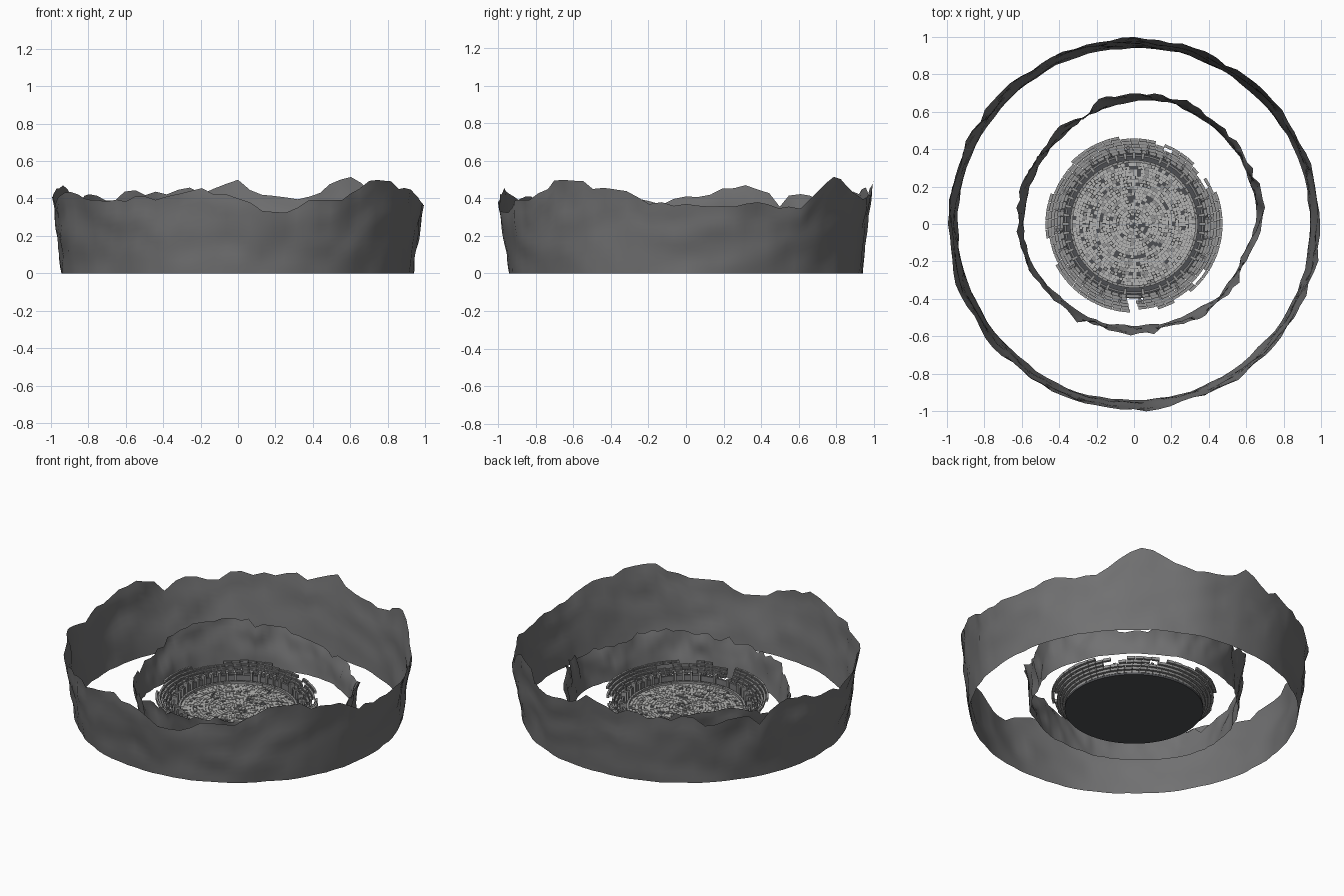
import bpy, bmesh, math, random
from mathutils import Vector, noise

if "Cube" in bpy.data.objects:
    bpy.data.objects.remove(bpy.data.objects["Cube"])

random.seed(7)
TAU = 2 * math.pi


def material(name, r, g, b):
    m = bpy.data.materials.new(name)
    m.diffuse_color = (r, g, b, 1)
    m.use_nodes = True
    m.node_tree.nodes["Principled BSDF"].inputs["Base Color"].default_value = m.diffuse_color
    return m


ROCK = material("dark_rock", .165, .165, .168)
PALE = material("pale_stone", .47, .47, .46)
MID = material("mid_stone", .3, .3, .3)
DEEP = material("deep_stone", .19, .19, .195)
BASE = material("base_shadow", .075, .078, .085)


def finish(bm, name, mat, smooth=False):
    if not smooth:
        bmesh.ops.recalc_face_normals(bm, faces=bm.faces)
    me = bpy.data.meshes.new(name)
    bm.to_mesh(me)
    bm.free()
    me.materials.append(mat)
    ob = bpy.data.objects.new(name, me)
    bpy.context.collection.objects.link(ob)
    if smooth:
        me.polygons.foreach_set("use_smooth", [True] * len(me.polygons))
    return ob


def lookup(table, t):
    # linear interpolation round a closed table, t in 0..1
    f = t * len(table)
    i = int(f)
    k = f - i
    return table[i % len(table)] * (1 - k) + table[(i + 1) % len(table)] * k


def brick(bm, r0, r1, a0, a1, z0, z1):
    # block bent round the centre: radial, angular and height limits
    v = [bm.verts.new((r * math.cos(a), r * math.sin(a), z))
         for z in (z0, z1) for r, a in ((r0, a0), (r1, a0), (r1, a1), (r0, a1))]
    for f in ((3, 2, 1, 0), (4, 5, 6, 7), (0, 1, 5, 4), (1, 2, 6, 5), (2, 3, 7, 6), (3, 0, 4, 7)):
        bm.faces.new([v[i] for i in f])


def ridge(name, radii, heights, centre, lean, rough, jag, segs, seed):
    # thin mountain curtain with a jagged crest
    bm = bmesh.new()
    rows = 12
    grid = []
    for j in range(rows + 1):
        k = j / rows
        ring = []
        for i in range(segs):
            a = TAU * i / segs
            d = Vector((math.cos(a), math.sin(a), 0))
            h = lookup(heights, i / segs) + jag * noise.noise(d * 13 + Vector((0, 0, seed)))
            z = h * k
            bump = (noise.noise(d * 5 + Vector((seed, 0, z * 5)))
                    + .8 * noise.noise(d * 12 + Vector((0, seed, z * 9))))
            r = lookup(radii, i / segs) + lean * k + rough * (.6 + .7 * k) * bump
            ring.append(bm.verts.new((centre[0] + r * d.x, centre[1] + r * d.y, z)))
        grid.append(ring)
    for j in range(rows):
        for i in range(segs):
            n = (i + 1) % segs
            bm.faces.new((grid[j][i], grid[j][n], grid[j + 1][n], grid[j + 1][i]))
    return finish(bm, name, ROCK, True)


# Outer mountains, crest height every 7.5 degrees from +x
outer_crest = [.37, .36, .38, .38, .36, .35, .43, .53, .47, .41, .42, .41,
               .50, .45, .44, .42, .44, .42, .39, .43, .38, .45, .46, .42,
               .41, .38, .40, .43, .42, .40, .39, .40, .41, .41, .44, .43,
               .40, .35, .31, .39, .37, .43, .49, .50, .47, .45, .40, .36]
ridge("outer_mountains", [.942], outer_crest, (0, 0), .05, .016, .045, 96, 3.0)

# Inner mountains, off centre, values every 22.5 degrees from +x
inner_radii = [.63, .615, .615, .62, .615, .595, .585, .595, .61, .63, .605, .60, .59, .585, .605, .595]
inner_crest = [.20, .25, .13, .16, .20, .26, .30, .29, .19, .17, .16, .22, .21, .23, .25, .21]
ridge("inner_mountains", inner_radii, inner_crest, (.025, .045), .038, .022, .045, 96, 8.0)

# Arena base disc
FLOOR = .03
bm = bmesh.new()
bmesh.ops.create_cone(bm, cap_ends=True, segments=96, radius1=.398, radius2=.398, depth=.012)
bmesh.ops.translate(bm, verts=bm.verts, vec=(0, 0, FLOOR - .006))
finish(bm, "arena_base", BASE)

# Paved floor in concentric rings with missing stones
pale, mid = bmesh.new(), bmesh.new()
step = .0178
for ring in range(1, 19):
    r0 = ring * step - step * .5
    n = max(6, round(TAU * r0 / .02))
    off = random.random()
    for i in range(n):
        if random.random() < .07:
            continue
        a0 = TAU * (i + off) / n
        gap = .0007 / r0
        brick(pale if random.random() < .85 else mid, r0, r0 + step - .0012,
              a0 + gap, a0 + TAU / n - gap, FLOOR, FLOOR + random.uniform(.005, .009))
finish(pale, "pale_floor_stones", PALE)
finish(mid, "grey_floor_stones", MID)

# Kerb round the floor
bm = bmesh.new()
for i in range(72):
    a = TAU * i / 72
    brick(bm, .328, .342, a, a + TAU / 72 * .97, FLOOR, FLOOR + .02)
finish(bm, "floor_kerb", MID)

# Podium wall: low panels with taller pillars
bm = bmesh.new()
pillars = bmesh.new()
for i in range(48):
    a = TAU * i / 48
    brick(bm, .362, .374, a, a + TAU / 48, FLOOR, FLOOR + .045)
    if random.random() < .85:
        brick(pillars, .348, .382, a - .02, a + .02, FLOOR, FLOOR + random.choice((.055, .065, .07)))
finish(bm, "podium_wall", DEEP)
finish(pillars, "podium_pillars", MID)

# Seating tiers stepping outwards, ruined at the rim: (row from, start deg, end deg)
missing = [(1, 265, 274), (5, 268, 284), (3, 60, 67), (4, 66, 75), (3, 29, 36), (4, 33, 46),
           (4, 312, 324), (5, 296, 312), (5, 135, 160), (5, 190, 207), (5, 20, 100)]
holes_only = {(3, 60), (4, 66), (3, 29), (4, 33), (4, 312)}
bm = bmesh.new()
risers = bmesh.new()
n = 60
for row in range(6):
    r0 = .378 + row * .016
    z0 = FLOOR + .004 + row * .014
    for i in range(n):
        a0 = TAU * (i + .12 * row) / n
        deg = math.degrees(a0 + TAU / n / 2) % 360
        gone = False
        for r, s, e in missing:
            hit = row == r if (r, s) in holes_only else row >= r
            gone = gone or (hit and s <= deg <= e)
        if gone:
            continue
        z1 = z0 + random.uniform(.013, .018)
        brick(bm, r0 + .004, r0 + .016, a0 + .003, a0 + TAU / n - .003, z0, z1)
        brick(risers, r0, r0 + .004, a0 + .003, a0 + TAU / n - .003, z0, z1 - .005)
finish(bm, "seating_tiers", MID)
finish(risers, "tier_ledges", DEEP)

# Stair blocks dividing the lower tiers
bm = bmesh.new()
for i in range(24):
    a = TAU * (i + .3) / 24
    for row in range(3):
        r0 = .38 + row * .016
        z0 = FLOOR + .02 + row * .014
        brick(bm, r0, r0 + .014, a - .018, a + .018, z0, z0 + .009)
finish(bm, "tier_steps", DEEP)
